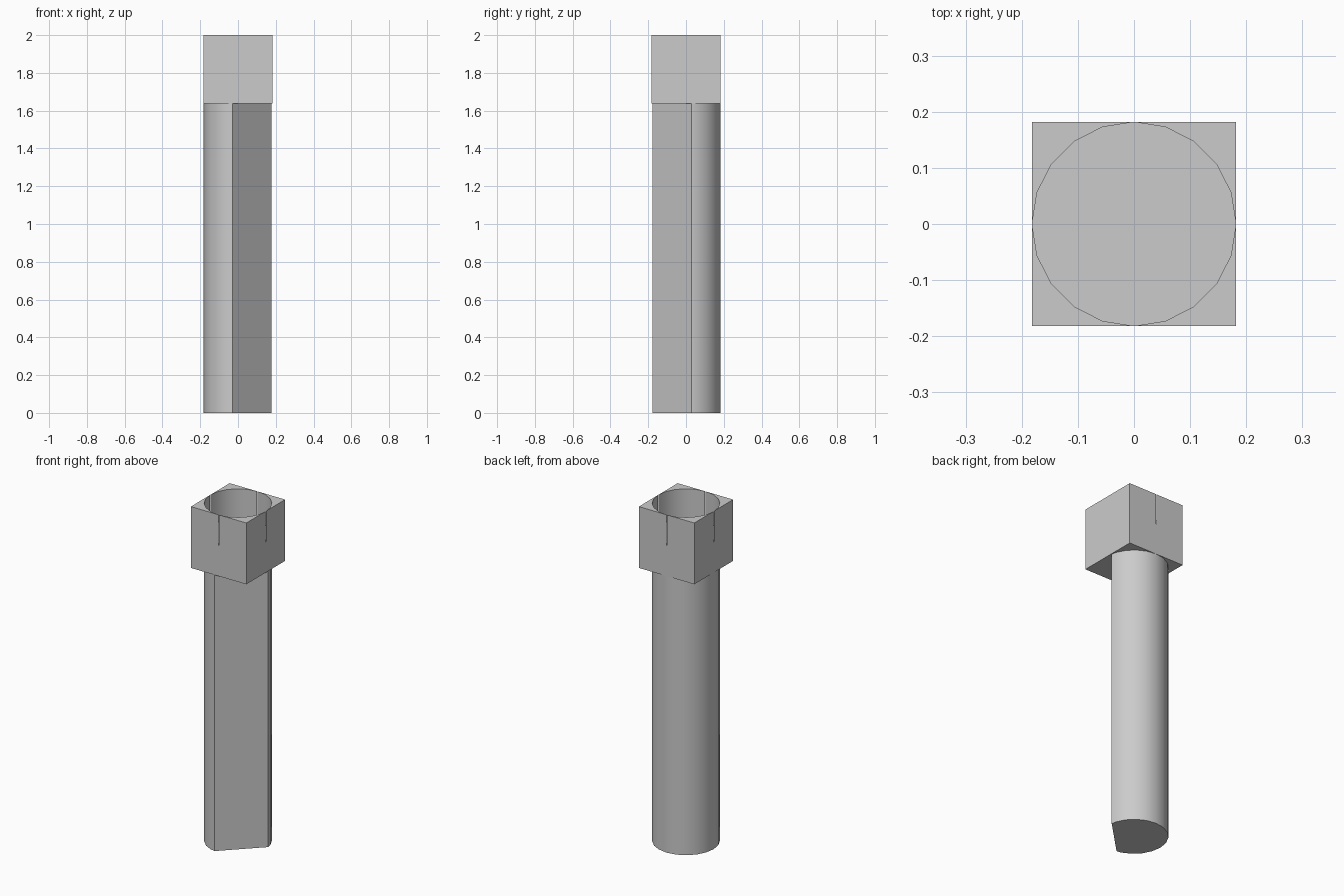
import bpy
import bmesh
from mathutils import Matrix, Vector

HALF = 0.1815            # half width of the cube head, also the shaft radius
HEAD_MID = 2 - HALF      # height of the head centre, and the floor of its bore
HEAD_BASE = 2 - 2 * HALF
SIDES = 20

if "Cube" in bpy.data.objects:
    bpy.data.objects.remove(bpy.data.objects["Cube"], do_unlink=True)

grey = bpy.data.materials.new("plain grey")
grey.use_nodes = True
grey.diffuse_color = (0.6, 0.6, 0.6, 1)
grey.node_tree.nodes["Principled BSDF"].inputs["Base Color"].default_value = grey.diffuse_color


def make_object(name, bm):
    bmesh.ops.recalc_face_normals(bm, faces=bm.faces[:])
    mesh = bpy.data.meshes.new(name)
    bm.to_mesh(mesh)
    bm.free()
    mesh.materials.append(grey)
    obj = bpy.data.objects.new(name, mesh)
    bpy.context.collection.objects.link(obj)
    return obj


def cylinder(radius, bottom, top):
    bm = bmesh.new()
    bmesh.ops.create_cone(bm, cap_ends=True, segments=SIDES, radius1=radius, radius2=radius,
                          depth=top - bottom, matrix=Matrix.Translation((0, 0, (bottom + top) / 2)))
    return bm


def activate(obj):
    bpy.ops.object.select_all(action="DESELECT")
    obj.select_set(True)
    bpy.context.view_layer.objects.active = obj


# Shaft with one flat cut along its front left corner
bm = cylinder(HALF, 0, HEAD_BASE)
direction = Vector((1, -1, 0)).normalized()
cut = bmesh.ops.bisect_plane(bm, geom=bm.verts[:] + bm.edges[:] + bm.faces[:],
                             plane_co=direction * 0.105, plane_no=direction, clear_outer=True)
rim = [e for e in cut["geom_cut"] if isinstance(e, bmesh.types.BMEdge)]
bmesh.ops.holes_fill(bm, edges=[e for e in bm.edges if e.is_boundary] or rim, sides=0)
shaft = make_object("shaft", bm)

# Cube head with a round bore that just breaks through its sides
bm = bmesh.new()
bmesh.ops.create_cube(bm, size=2 * HALF, matrix=Matrix.Translation((0, 0, HEAD_MID)))
head = make_object("head", bm)
cutter = make_object("bore_cutter", cylinder(HALF + 0.0002, HEAD_MID, 2.1))
cutter.hide_render = True

bore = head.modifiers.new("bore", "BOOLEAN")
bore.operation = "DIFFERENCE"
bore.solver = "EXACT"
bore.object = cutter
activate(head)
bpy.ops.object.modifier_apply(modifier=bore.name)
bpy.data.objects.remove(cutter, do_unlink=True)

# Smooth the round walls and keep the corners sharp
for obj in (shaft, head):
    activate(obj)
    bpy.ops.object.shade_smooth_by_angle(angle=0.5)
